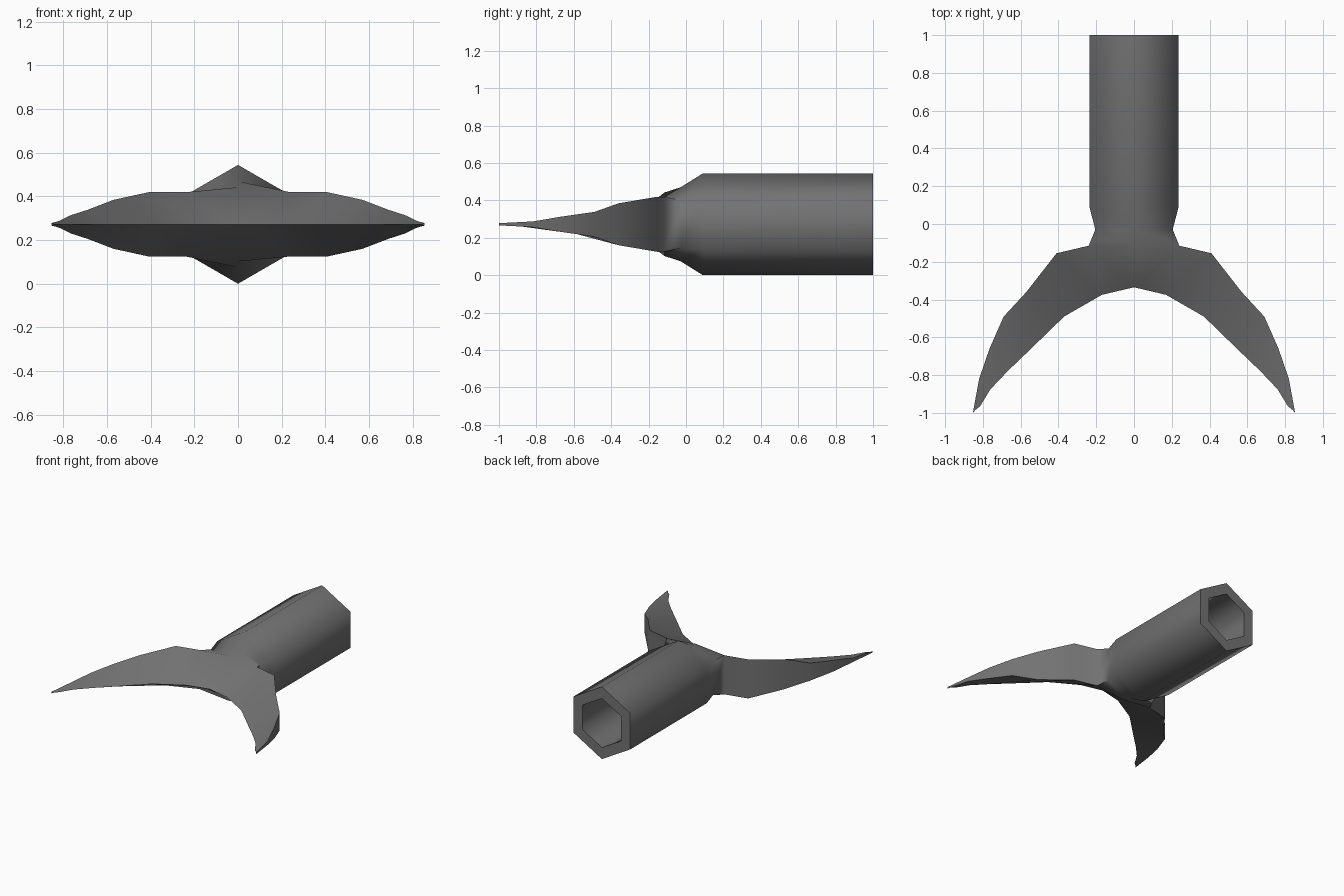
import bpy, bmesh, math

cube = bpy.data.objects.get("Cube")
if cube:
    bpy.data.objects.remove(cube, do_unlink=True)

MID = 0.272          # height of the symmetry plane

steel = bpy.data.materials.new("dark_steel")
steel.use_nodes = True
steel.diffuse_color = (0.17, 0.17, 0.17, 1)
steel.node_tree.nodes["Principled BSDF"].inputs["Base Color"].default_value = (0.17, 0.17, 0.17, 1)

bm = bmesh.new()


def ring(y, top, side, side_z):
    """Six-sided ring with points up and down."""
    pts = [(0, top), (side, side_z), (side, -side_z),
           (0, -top), (-side, -side_z), (-side, side_z)]
    return [bm.verts.new((x, y, MID + z)) for x, z in pts]


def hexagon(y, r):
    return ring(y, r, r * math.cos(math.pi / 6), r / 2)


def bridge(a, b):
    for i in range(6):
        j = (i + 1) % 6
        bm.faces.new((a[i], a[j], b[j], b[i]))


# Hollow socket, from the closed bore out to the rim and forward to the neck
root = ring(-0.115, 0.17, 0.24, 0.147)
loops = [hexagon(0.10, 0.185), hexagon(1.0, 0.185), hexagon(1.0, 0.272),
         hexagon(0.09, 0.272), ring(-0.03, 0.197, 0.205, 0.127), root]
bm.faces.new(loops[0])
for a, b in zip(loops, loops[1:]):
    bridge(a, b)

# Crescent blade stations: front x, front y, back x, back y, half thickness
STATIONS = [(0.37, -0.49, 0.41, -0.155, 0.147),
            (0.55, -0.665, 0.57, -0.36, 0.112),
            (0.67, -0.78, 0.69, -0.49, 0.066),
            (0.76, -0.875, 0.765, -0.66, 0.042),
            (0.815, -0.965, 0.82, -0.82, 0.015),
            (0.84, -0.985, 0.853, -1.0, 0.006)]

nose = bm.verts.new((0, -0.335, MID))
for s, upper, lower in ((1, root[1], root[2]), (-1, root[5], root[4])):
    front = bm.verts.new((s * 0.17, -0.375, MID))
    bm.faces.new((nose, front, upper, root[0]))
    bm.faces.new((nose, front, lower, root[3]))
    section = (front, upper, lower)
    for fx, fy, bx, by, h in STATIONS:
        nxt = tuple(bm.verts.new(p) for p in (
            (s * fx, fy, MID), (s * bx, by, MID + h), (s * bx, by, MID - h)))
        for i in range(3):
            j = (i + 1) % 3
            bm.faces.new((section[i], section[j], nxt[j], nxt[i]))
        section = nxt
    bm.faces.new(section)

bmesh.ops.recalc_face_normals(bm, faces=bm.faces)
mesh = bpy.data.meshes.new("crescent_blade_with_socket")
bm.to_mesh(mesh)
bm.free()
mesh.materials.append(steel)
obj = bpy.data.objects.new("crescent_blade_with_socket", mesh)
bpy.context.collection.objects.link(obj)

# Soft facets on the socket, crisp rim and cutting edges
bpy.ops.object.select_all(action='DESELECT')
obj.select_set(True)
bpy.context.view_layer.objects.active = obj
bpy.ops.object.shade_smooth_by_angle(angle=math.radians(65))
